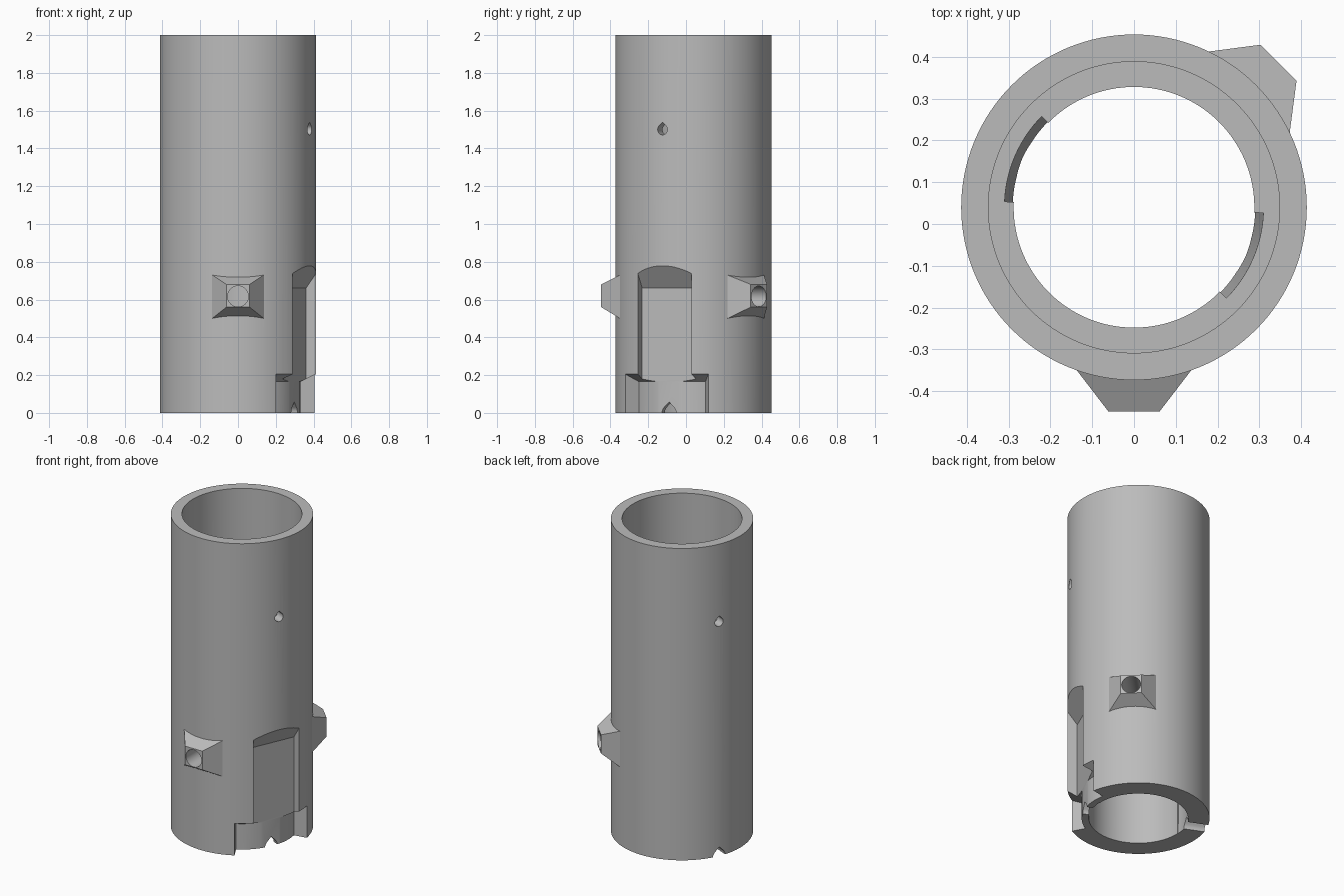
import bpy, bmesh
from math import sin, cos, pi, radians
from mathutils import Matrix

default = bpy.data.objects.get("Cube")
if default:
    bpy.data.objects.remove(default, do_unlink=True)

CENTRE_Y = 0.04
OUTER, BORE, SLEEVE, LEDGE = 0.4135, 0.3485, 0.288, 0.8
SLOT_ANGLE = -23.5          # direction of the side recess

grey = bpy.data.materials.new("light_grey")
grey.use_nodes = True
colour = (0.5, 0.5, 0.5, 1)
grey.diffuse_color = colour
grey.node_tree.nodes["Principled BSDF"].inputs["Base Color"].default_value = colour


def loft(name, rings, angle=0, closed=False):
    """Solid through rings of (outward, sideways, up) points, turned about the tube axis."""
    bm = bmesh.new()
    loops = [[bm.verts.new(p) for p in ring] for ring in rings]
    pairs = list(zip(loops, loops[1:]))
    if closed:
        pairs.append((loops[-1], loops[0]))
    else:
        bm.faces.new(loops[0])
        bm.faces.new(loops[-1])
    for a, b in pairs:
        for i in range(len(a)):
            j = (i + 1) % len(a)
            bm.faces.new((a[i], a[j], b[j], b[i]))
    bmesh.ops.recalc_face_normals(bm, faces=bm.faces)
    bm.transform(Matrix.Translation((0, CENTRE_Y, 0)) @ Matrix.Rotation(radians(angle), 4, "Z"))
    mesh = bpy.data.meshes.new(name)
    bm.to_mesh(mesh)
    bm.free()
    mesh.materials.append(grey)
    obj = bpy.data.objects.new(name, mesh)
    bpy.context.collection.objects.link(obj)
    return obj


def revolve(name, profile, start, end, steps):
    """Sweep a (radius, height) profile round the tube axis."""
    full = end - start == 360
    angles = [radians(start + (end - start) * i / steps) for i in range(steps + (not full))]
    return loft(name, [[(r * cos(a), r * sin(a), z) for r, z in profile] for a in angles], 0, full)


def drill(name, radius, z, near, far, angle, pointed):
    """Radial drill, round or with a pointed top."""
    outline = []
    for i in range(32):
        a = 2 * pi * i / 32
        outline.append((radius * cos(a), radius * sin(a)))
    if pointed:
        outline = [p for p in outline if p[1] < radius * 0.72] + []
        tip = max(range(len(outline)), key=lambda i: outline[i][1] + outline[i][0] * 0.01)
        outline.insert(tip + 1, (0, radius * 1.414))
    return loft(name, [[(d, w, z + h) for w, h in outline] for d in (near, far)], angle)


def rect(d, half, low, high):
    return [(d, -half, low), (d, half, low), (d, half, high), (d, -half, high)]


def combine(target, tool, operation):
    mod = target.modifiers.new(tool.name, "BOOLEAN")
    mod.operation, mod.solver, mod.object = operation, "EXACT", tool
    bpy.context.view_layer.objects.active = target
    bpy.ops.object.modifier_apply(modifier=mod.name)
    bpy.data.objects.remove(tool, do_unlink=True)


# Stepped tube with a narrower lower bore
tube = revolve("tube_body", [(OUTER, 0), (OUTER, 2), (BORE, 2), (BORE, LEDGE),
                             (SLEEVE, LEDGE), (SLEEVE, 0)], 0, 360, 128)

# Tapered bosses with round cross holes
for angle in (-90, 45):
    boss = loft("boss", [rect(0.35, 0.137, 0.5, 0.73), rect(0.39, 0.137, 0.5, 0.73),
                         rect(0.489, 0.061, 0.56, 0.68)], angle)
    combine(tube, boss, "UNION")
    combine(tube, drill("boss_hole", 0.055, 0.617, 0.2, 0.6, angle, False), "DIFFERENCE")

# Flat-backed side recess with a sloping roof
recess = [(0.325, -0.05), (0.5, -0.05), (0.5, 0.895), (0.325, 0.66)]
combine(tube, loft("side_recess", [[(d, w, z) for d, z in recess] for w in (-0.155, 0.155)],
                   SLOT_ANGLE), "DIFFERENCE")

# Wider curved relief at the foot of the recess
combine(tube, revolve("foot_relief", [(0.33, -0.05), (0.5, -0.05), (0.5, 0.247), (0.33, 0.165)],
                      -61, 11, 28), "DIFFERENCE")

# Tapered grooves on both sides of the lower bore
for turn in (0, 180):
    middle = SLOT_ANGLE + turn
    combine(tube, revolve("bore_groove", [(0.26, -0.05), (0.289, -0.05), (0.31, LEDGE),
                                          (0.31, 0.85), (0.26, 0.85)],
                          middle - 21, middle + 21, 16), "DIFFERENCE")

# Pointed pin holes and bottom notches, through both walls
for radius, z in ((0.028, 1.5), (0.041, 0)):
    combine(tube, drill("pin_hole", radius, z, -0.6, 0.6, SLOT_ANGLE, True), "DIFFERENCE")

# Smooth curved walls, sharp edges
bpy.ops.object.select_all(action="DESELECT")
tube.select_set(True)
bpy.context.view_layer.objects.active = tube
bpy.ops.object.shade_smooth_by_angle(angle=radians(25))
